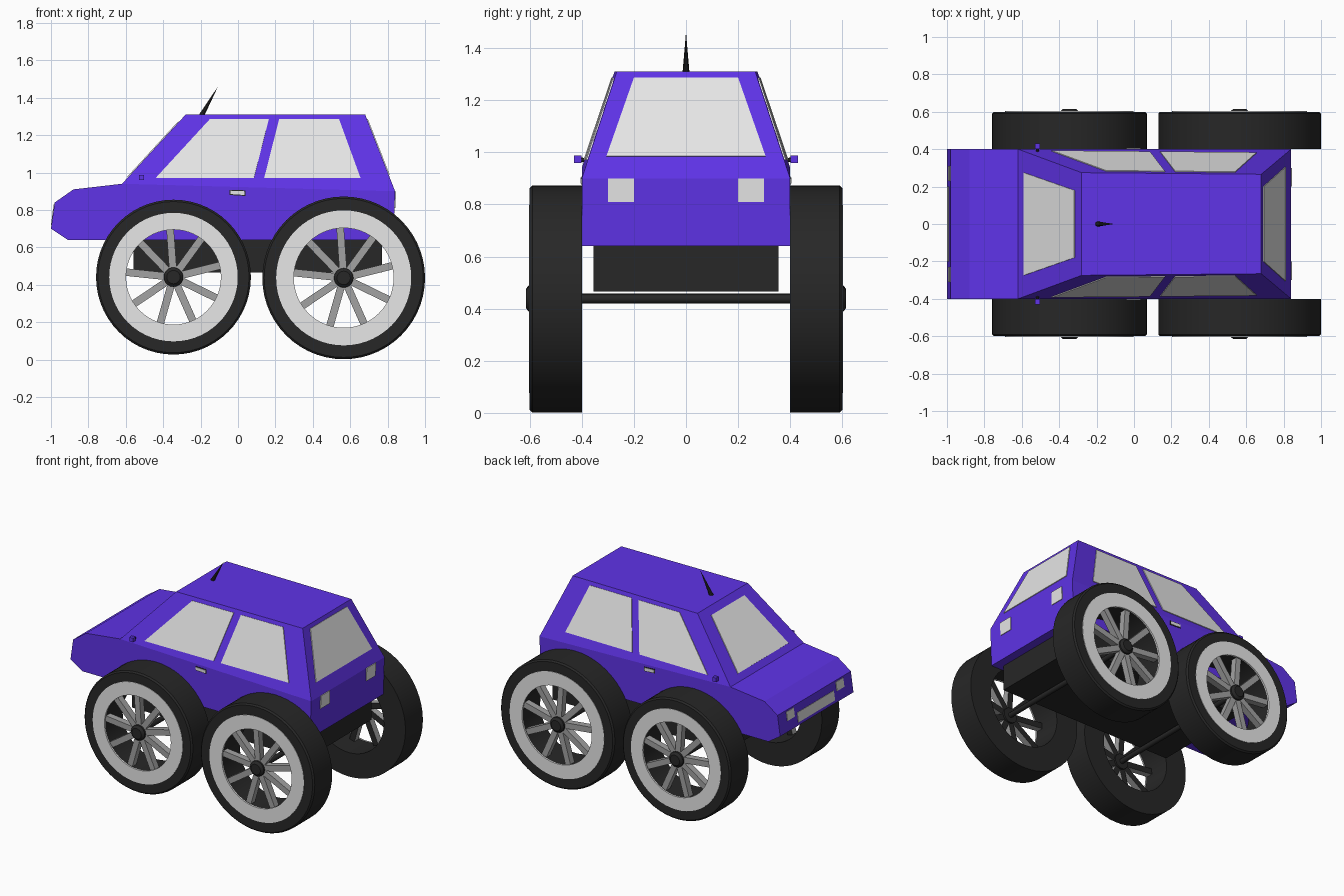
import bpy, bmesh, math
from mathutils import Vector, Matrix

if "Cube" in bpy.data.objects:
    bpy.data.objects.remove(bpy.data.objects["Cube"], do_unlink=True)


def material(name, r, g, b):
    m = bpy.data.materials.new(name)
    m.use_nodes = True
    m.diffuse_color = (r, g, b, 1)
    m.node_tree.nodes["Principled BSDF"].inputs["Base Color"].default_value = (r, g, b, 1)
    return m


PURPLE = material("purple paint", 0.115, 0.033, 0.8)
LIGHT = material("light grey", 0.8, 0.8, 0.8)
GREY = material("spoke grey", 0.36, 0.36, 0.36)
BLACK = material("black rubber", 0.02, 0.02, 0.02)


def finish(name, bm, *mats, smooth=False):
    bmesh.ops.recalc_face_normals(bm, faces=bm.faces)
    me = bpy.data.meshes.new(name)
    bm.to_mesh(me)
    bm.free()
    ob = bpy.data.objects.new(name, me)
    bpy.context.collection.objects.link(ob)
    for m in mats:
        me.materials.append(m)
    if smooth:
        bpy.ops.object.select_all(action='DESELECT')
        ob.select_set(True)
        bpy.context.view_layer.objects.active = ob
        bpy.ops.object.shade_smooth_by_angle(angle=math.radians(35))
    return ob


def loft(name, a, b, mat):
    """Solid between two matching outlines."""
    bm = bmesh.new()
    va, vb = [bm.verts.new(p) for p in a], [bm.verts.new(p) for p in b]
    bm.faces.new(va)
    bm.faces.new(vb[::-1])
    n = len(va)
    for i in range(n):
        j = (i + 1) % n
        bm.faces.new((va[i], va[j], vb[j], vb[i]))
    return finish(name, bm, mat)


def plate(name, pts, mat, t=0.005):
    """Thin plate lying on the outside of the body."""
    pts = [Vector(p) for p in pts]
    n = (pts[1] - pts[0]).cross(pts[2] - pts[0]).normalized()
    if n.dot(pts[0] - Vector((0, 0, 0.9))) < 0:
        n = -n
    return loft(name, [p - n * 0.003 for p in pts], [p + n * t for p in pts], mat)


def box(name, lo, hi, mat):
    a = [(x, y, lo[2]) for x, y in ((lo[0], lo[1]), (hi[0], lo[1]), (hi[0], hi[1]), (lo[0], hi[1]))]
    return loft(name, a, [(x, y, hi[2]) for x, y, z in a], mat)


def rod(name, p, q, r1, r2, mat, seg=20):
    p, q = Vector(p), Vector(q)
    bm = bmesh.new()
    rot = (q - p).to_track_quat('Z', 'Y').to_matrix().to_4x4()
    bmesh.ops.create_cone(bm, cap_ends=True, segments=seg, radius1=r1, radius2=r2,
                          depth=(q - p).length, matrix=Matrix.Translation((p + q) / 2) @ rot)
    return finish(name, bm, mat, smooth=True)


def ring(name, cx, cz, profile, mat, seg=56):
    """Revolve a closed (radius, y) profile round a sideways axis."""
    bm = bmesh.new()
    loops = []
    for i in range(seg):
        a = 2 * math.pi * i / seg
        loops.append([bm.verts.new((cx + r * math.cos(a), y, cz + r * math.sin(a))) for r, y in profile])
    n = len(profile)
    for i in range(seg):
        a, b = loops[i], loops[(i + 1) % seg]
        for k in range(n):
            bm.faces.new((a[k], b[k], b[(k + 1) % n], a[(k + 1) % n]))
    return finish(name, bm, mat, smooth=True)


# Lower body
W = 0.4
outline = [(-0.91, 0.64), (-1, 0.7), (-0.98, 0.84), (-0.88, 0.91), (-0.62, 0.94), (0.84, 0.9), (0.83, 0.64)]
loft("body", [(x, -W, z) for x, z in outline], [(x, W, z) for x, z in outline], PURPLE)


# Cabin, with flat sides leaning inwards from the belt line
def side_y(x, z):
    belt = 0.94 - 0.04 * (x + 0.62) / 1.46
    return W - 0.331 * (z - belt)


def four(x0, z0, x1, z1):
    return [(x0, -side_y(x0, z0), z0), (x1, -side_y(x1, z1), z1),
            (x1, side_y(x1, z1), z1), (x0, side_y(x0, z0), z0)]


loft("cabin", four(-0.62, 0.94, 0.84, 0.9), four(-0.28, 1.31, 0.68, 1.31), PURPLE)


# Windscreen and rear window
def end_window(name, low, high, z0, z1, y0, y1):
    def at(z):
        return low[0] + (high[0] - low[0]) * (z - low[1]) / (high[1] - low[1])
    plate(name, [(at(z0), -y0, z0), (at(z0), y0, z0), (at(z1), y1, z1), (at(z1), -y1, z1)], LIGHT)


end_window("windscreen", (-0.62, 0.94), (-0.28, 1.31), 0.975, 1.27, 0.275, 0.18)
end_window("rear_window", (0.84, 0.9), (0.68, 1.31), 0.985, 1.285, 0.305, 0.2)

panes = {"front": [(-0.44, 0.97), (-0.15, 1.285), (0.165, 1.285), (0.085, 0.97)],
         "rear": [(0.14, 0.97), (0.22, 1.285), (0.54, 1.285), (0.655, 0.97)]}

for s, side in ((-1, "right"), (1, "left")):
    # Side windows
    for key, pts in panes.items():
        plate(f"{key}_window_{side}", [(x, s * side_y(x, z), z) for x, z in pts], LIGHT)
    # Door handle
    for nm, g, mat, t in (("handle_surround", 0.005, BLACK, 0.002), ("door_handle", 0, LIGHT, 0.005)):
        plate(f"{nm}_{side}", [(x, s * W, z) for x, z in (
            (-0.04 - g, 0.903 + g), (0.035 + g, 0.9 + g), (0.035 + g, 0.88 - g), (-0.04 - g, 0.885 - g))], mat, t)
    # Wing mirror
    rod(f"mirror_stalk_{side}", (-0.515, s * 0.37, 0.97), (-0.515, s * 0.41, 0.972), 0.008, 0.008, BLACK, 8)
    box(f"mirror_{side}", (-0.53, s * 0.416 - 0.014, 0.96), (-0.502, s * 0.416 + 0.014, 0.988), PURPLE)
    # Lamps
    plate(f"tail_lamp_{side}", [(0.831 + (z - 0.64) * 0.0385, s * y, z) for y, z in (
        (0.2, 0.81), (0.3, 0.81), (0.3, 0.9), (0.2, 0.9))], LIGHT, 0.004)
    plate(f"headlamp_{side}", [(-1 + (z - 0.7) / 7, s * y, z) for y, z in (
        (0.23, 0.77), (0.31, 0.77), (0.31, 0.83), (0.23, 0.83))], LIGHT, 0.004)

# Front plate
plate("front_plate", [(-1 + (z - 0.7) / 7, y, z) for y, z in (
    (-0.2, 0.72), (0.2, 0.72), (0.2, 0.785), (-0.2, 0.785))], LIGHT, 0.003)

# Chassis and aerial
box("chassis", (-0.56, -0.355, 0.465), (0.77, 0.355, 0.645), BLACK)
rod("aerial", (-0.195, 0, 1.305), (-0.11, 0, 1.455), 0.014, 0.0005, BLACK, 10)


# Spokes: grey, with a dark inner face
def spokes(name, cx, cz, s, reach, count=9):
    bm = bmesh.new()
    for i in range(count):
        a = math.radians(94) + 2 * math.pi * i / count
        m = (Matrix.Translation((cx, s * 0.565, cz)) @ Matrix.Rotation(-a, 4, 'Y')
             @ Matrix.Translation((reach / 2, 0, 0)) @ Matrix.Diagonal((reach, 0.045, 0.04, 1)))
        bmesh.ops.create_cube(bm, size=1, matrix=m)
    bmesh.ops.recalc_face_normals(bm, faces=bm.faces)
    for f in bm.faces:
        f.material_index = 1 if f.normal.y * s < -0.5 else 0
    finish(name, bm, GREY, BLACK)


# Wheels and axles
for key, cx, cz, k in (("front", -0.345, 0.441, 0.414), ("rear", 0.565, 0.437, 0.435)):
    rod(f"{key}_axle", (cx, -0.6, cz), (cx, 0.6, cz), 0.017, 0.017, BLACK)
    for s, side in ((-1, "right"), (1, "left")):
        tag = f"{key}_{side}"
        inner, rim = 0.62 * k, 0.83 * k
        ring(f"tyre_{tag}", cx, cz, [(inner, s * 0.4), (k, s * 0.4), (k, s * 0.59),
                                     (k - 0.01, s * 0.6), (inner, s * 0.6)], BLACK)
        ring(f"rim_{tag}", cx, cz, [(inner - 0.003, s * 0.594), (rim, s * 0.594),
                                    (rim, s * 0.603), (inner - 0.003, s * 0.603)], LIGHT)
        spokes(f"spokes_{tag}", cx, cz, s, inner + 0.005)
        rod(f"hub_{tag}", (cx, s * 0.53, cz), (cx, s * 0.6, cz), 0.052, 0.052, BLACK)
        rod(f"hub_cap_{tag}", (cx, s * 0.6, cz), (cx, s * 0.614, cz), 0.052, 0.036, BLACK)
